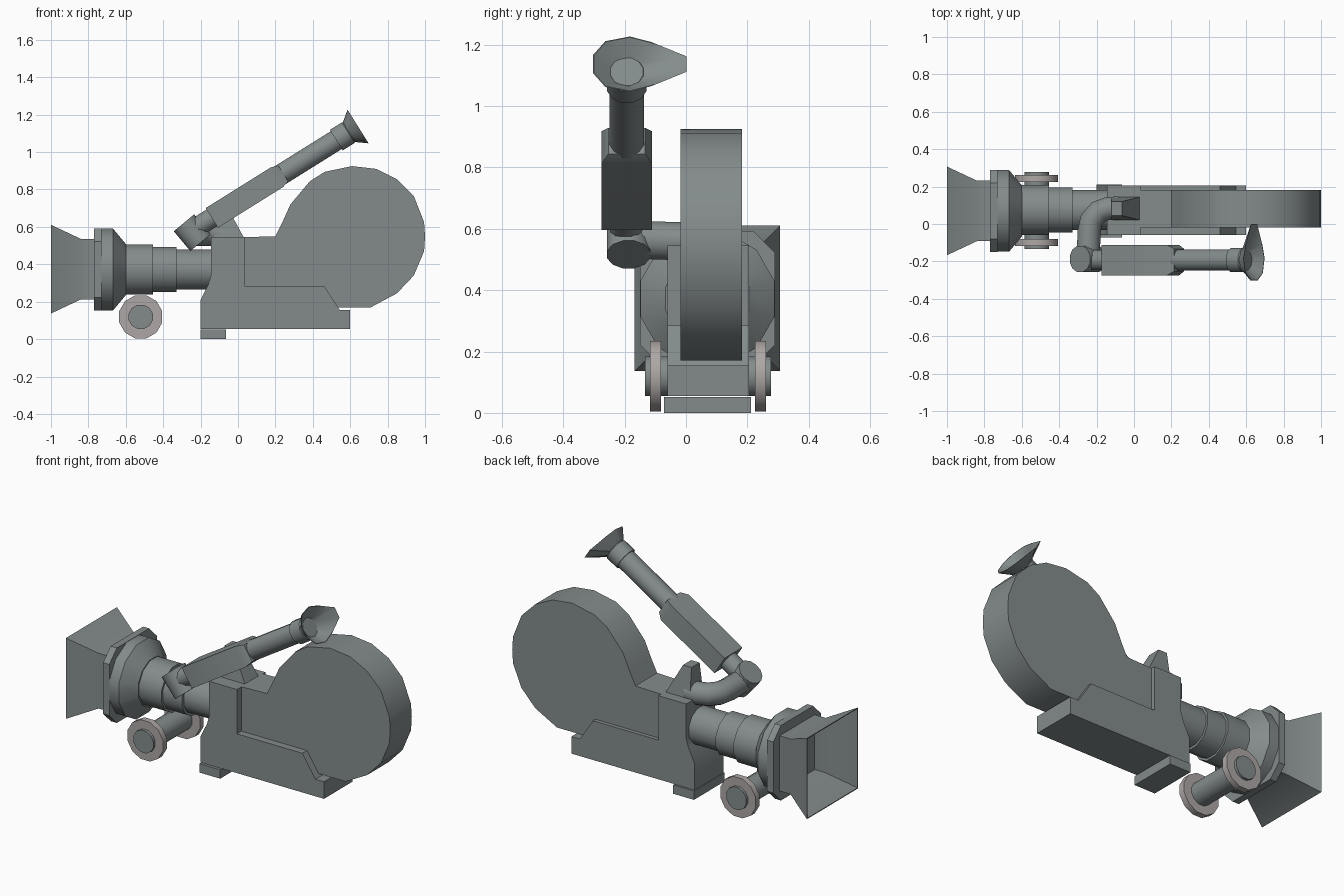
import bpy, bmesh, math
from mathutils import Vector as V

if "Cube" in bpy.data.objects:
    bpy.data.objects.remove(bpy.data.objects["Cube"])

CY = 0.075  # centre line of the body and barrel


def material(name, col):
    m = bpy.data.materials.new(name)
    m.diffuse_color = (*col, 1)
    m.use_nodes = True
    m.node_tree.nodes["Principled BSDF"].inputs["Base Color"].default_value = m.diffuse_color
    return m


METAL = material("dark_metal", (0.23, 0.26, 0.26))
PALE = material("pale_wheel", (0.42, 0.39, 0.38))


def loft(name, rings, mat=METAL):
    """Skin a list of equal-length rings and cap both ends."""
    bm = bmesh.new()
    vs = [[bm.verts.new(p) for p in ring] for ring in rings]
    n = len(vs[0])
    for a, b in zip(vs, vs[1:]):
        for i in range(n):
            j = (i + 1) % n
            bm.faces.new((a[i], a[j], b[j], b[i]))
    bm.faces.new(vs[0][::-1])
    bm.faces.new(vs[-1])
    bmesh.ops.recalc_face_normals(bm, faces=bm.faces)
    me = bpy.data.meshes.new(name)
    bm.to_mesh(me)
    bm.free()
    ob = bpy.data.objects.new(name, me)
    bpy.context.collection.objects.link(ob)
    me.materials.append(mat)
    bpy.ops.object.select_all(action='DESELECT')
    ob.select_set(True)
    bpy.context.view_layer.objects.active = ob
    bpy.ops.object.shade_smooth_by_angle(angle=math.radians(33))
    return ob


def plate(name, pts, y0, y1):
    return loft(name, [[(x, y, z) for x, z in pts] for y in (y0, y1)])


def frame(d):
    d = V(d).normalized()
    side = V((0, 1, 0)) if abs(d.y) < 0.9 else V((1, 0, 0))
    a = (side - d * side.dot(d)).normalized()
    return d, a, d.cross(a)


def section(origin, d, shape):
    """Place a 2D outline across direction d."""
    d, a, b = frame(d)
    return [V(origin) + a * p + b * q for p, q in shape]


def ngon(r, n=12):
    return [(r * math.cos(math.tau * (i + .5) / n), r * math.sin(math.tau * (i + .5) / n)) for i in range(n)]


def turned(name, origin, d, profile, mat=METAL):
    """Round part: profile is (distance along axis, radius)."""
    u = V(d).normalized()
    return loft(name, [section(V(origin) + u * s, d, ngon(r)) for s, r in profile], mat)


def rect(w, h, c=0.0):
    if not c:
        return [(w, h), (-w, h), (-w, -h), (w, -h)]
    return [(w, h - c), (w - c, h), (c - w, h), (-w, h - c),
            (-w, c - h), (c - w, -h), (w - c, -h), (w, c - h)]


# round drum housing with its neck
plate("drum_housing", [(.035, .545), (.20, .55), (.235, .62), (.28, .72), (.385, .845), (.465, .895),
                       (.61, .925), (.74, .91), (.85, .855), (.94, .765), (.995, .625), (1.0, .55),
                       (.995, .47), (.94, .34), (.85, .245), (.71, .17), (.53, .17), (.44, .27), (.035, .27)],
      -.018, .182)

# wider base casing and its foot
plate("base_casing", [(-.2, .055), (.6, .055), (.6, .155), (.545, .155), (.46, .285), (.035, .285),
                      (.035, .545), (-.145, .545), (-.145, .34), (-.16, .29), (-.2, .21)], -.06, .205)
plate("front_foot", [(-.2, 0), (-.065, 0), (-.065, .052), (-.2, .052)], -.072, .212)

# stepped barrel and flange
turned("barrel", (0, CY, .372), (-1, 0, 0), [(.13, .11), (.33, .11), (.33, .125), (.455, .125),
                                            (.455, .138), (.605, .138)])
turned("flange_cone", (0, CY - .005, .372), (-1, 0, 0), [(.6, .142), (.668, .226), (.735, .226)])
loft("flange_plate", [section((x, CY - .005, .372), (-1, 0, 0), rect(.22, .22, .07)) for x in (-.73, -.77)])

# open square mouth on the barrel
loft("square_mouth", [section((x, CY - .005, .374), (-1, 0, 0), rect(h, h)) for x, h in
                      [(-.765, .162), (-.84, .162), (-1, .237), (-1, .232), (-.84, .156), (-.775, .156)]])

# wheels and axle
turned("axle", (-.52, -.134, .119), (0, 1, 0), [(0, .067), (.411, .067)])
for name, y in (("wheel_right", -.117), ("wheel_left", .225)):
    turned(name, (-.52, y, .119), (0, 1, 0), [(0, .119), (.036, .119)], PALE)

# wedge bracket on top of the casing
loft("top_bracket", [[(x0, y0, z), (x1, y0, z), (x1, y1, z), (x0, y1, z)] for x0, x1, y0, y1, z in
                     [(-.125, .033, .02, .145, .54), (-.12, -.065, .045, .12, .72)]])

# bent pipe from the bracket to the arm joint
path = [V((-.08, .085, .56)), V((-.14, .083, .56)), V((-.19, .065, .56)), V((-.228, .02, .56)),
        V((-.24, -.04, .56)), V((-.245, -.185, .565))]
rings = []
for i, p in enumerate(path):
    t = (path[min(i + 1, len(path) - 1)] - path[max(i - 1, 0)]).normalized()
    a = t.cross(V((0, 0, 1))).normalized()
    b = a.cross(t)
    rings.append([p + a * c + b * s for c, s in ngon(.064)])
loft("bent_pipe", rings)

# tilted arm, built along its own axis
ANG = math.radians(32)
U = V((math.cos(ANG), 0, math.sin(ANG)))
A = V((-.14, -.193, .648))
turned("arm_joint", (-.289, -.187, .622), (.64, 0, -.77), [(0, .073), (.138, .073)])
turned("arm_neck", A, U, [(-.13, .055), (.02, .055)])
loft("arm_sleeve", [section(A + U * s, U, rect(w, h)) for s, w, h in
                    [(0, .082, .062), (.41, .082, .062), (.45, .06, .05)]])
turned("arm_tube", A, U, [(.4, .058), (.80, .058)])
turned("arm_collar", A, U, [(.785, .067), (.86, .067), (.875, .055)])

# lopsided flared cup, open at the end
half = [(.194, .03), (.08, .085), (.01, .106), (-.07, .088), (-.11, .035)]
rim = half + [(p, -q) for p, q in reversed(half)]
throat = [V(p).normalized() * .055 for p in
          [(1, .3), (.8, .75), (.15, 1), (-.65, .8), (-1, .3)]]
throat = [tuple(p) for p in throat] + [(p.x, -p.y) for p in reversed(throat)]


def scaled(shape, k):
    return [(p * k, q * k) for p, q in shape]


loft("flared_cup", [section(A + U * s, U, sh) for s, sh in
                    [(.855, throat), (.922, rim), (.922, scaled(rim, .97)), (.87, scaled(throat, .93))]])
